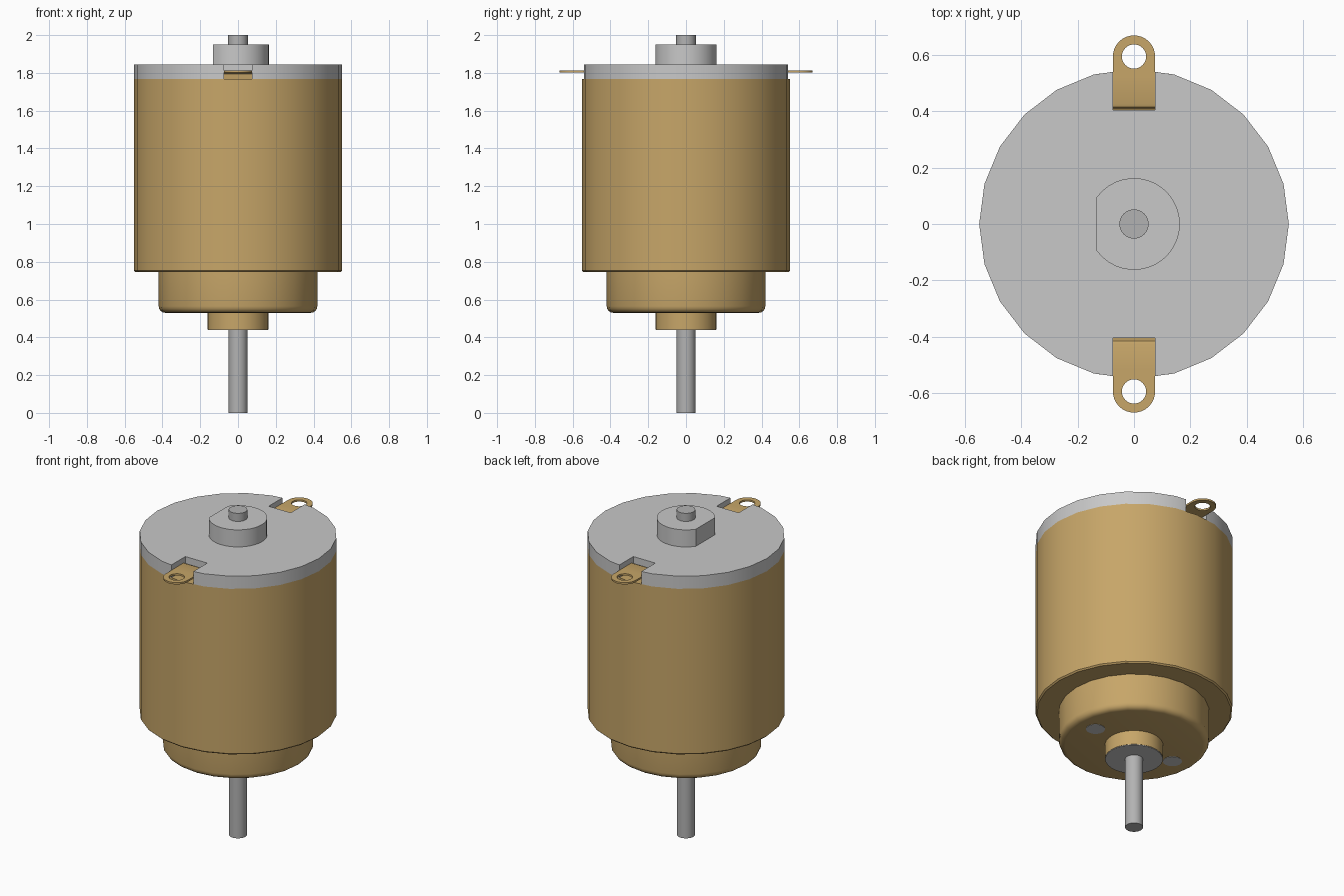
import bpy, bmesh
from math import sin, cos, pi, radians
from mathutils import Matrix

cube = bpy.data.objects.get("Cube")
if cube:
    bpy.data.objects.remove(cube, do_unlink=True)


def material(name, rgb):
    m = bpy.data.materials.new(name)
    m.use_nodes = True
    m.diffuse_color = (*rgb, 1)
    m.node_tree.nodes["Principled BSDF"].inputs["Base Color"].default_value = (*rgb, 1)
    return m


BRASS = material("brass", (0.57, 0.38, 0.14))
GREY = material("light grey", (0.58, 0.58, 0.58))
STEEL = material("shaft steel", (0.45, 0.45, 0.45))


def finish(name, bm, *mats):
    bmesh.ops.remove_doubles(bm, verts=bm.verts, dist=0.0002)
    bmesh.ops.recalc_face_normals(bm, faces=bm.faces)
    mesh = bpy.data.meshes.new(name)
    bm.to_mesh(mesh)
    bm.free()
    for m in mats:
        mesh.materials.append(m)
    ob = bpy.data.objects.new(name, mesh)
    bpy.context.collection.objects.link(ob)
    bpy.ops.object.select_all(action='DESELECT')
    ob.select_set(True)
    bpy.context.view_layer.objects.active = ob
    bpy.ops.object.shade_smooth_by_angle(angle=radians(35))
    return ob


def lathe(name, profile, sides, mat):
    """Spin (radius, z) points around the z axis."""
    bm = bmesh.new()
    vs = [bm.verts.new((r, 0, z)) for r, z in profile]
    es = [bm.edges.new(pair) for pair in zip(vs, vs[1:])]
    bmesh.ops.spin(bm, geom=vs + es, cent=(0, 0, 0), axis=(0, 0, 1),
                   angle=2 * pi, steps=sides)
    return finish(name, bm, mat)


def rod(name, r, z0, z1, sides, mat):
    return lathe(name, [(0, z0), (r, z0), (r, z1), (0, z1)], sides, mat)


def extrude(bm, faces, vec):
    new = bmesh.ops.extrude_face_region(bm, geom=faces, use_keep_orig=True)["geom"]
    moved = [g for g in new if isinstance(g, bmesh.types.BMVert)]
    bmesh.ops.translate(bm, verts=moved, vec=vec)


def prism(name, points, vec, mat):
    bm = bmesh.new()
    face = bm.faces.new([bm.verts.new(p) for p in points])
    extrude(bm, [face], vec)
    return finish(name, bm, mat)


R, SIDES, TAB = 0.55, 24, 0.075
CAN_TOP, CAP_TOP = 1.767, 1.845

# Stepped can with a rounded lower edge
round_edge = [(0.385 + 0.035 * cos(a), 0.565 - 0.035 * sin(a))
              for a in (i * pi / 8 for i in range(5))]
lathe("can", [(0, CAN_TOP), (R, CAN_TOP), (R, 0.753), (0.542, 0.745), (0.42, 0.745)]
      + round_edge + [(0, 0.53)], SIDES, BRASS)

# Lower bushing with its bearing face, vent holes and the output shaft
rod("lower_bushing", 0.162, 0.442, 0.535, 32, BRASS)
rod("bearing_face", 0.16, 0.438, 0.443, 32, GREY)
for side, x in (("left", 0.28), ("right", -0.28)):
    vent = rod("vent_" + side, 0.053, 0.528, 0.531, 24, GREY)
    vent.location.x = x
rod("output_shaft", 0.05, 0, 0.45, 24, STEEL)

# End cap, notched front and back for the terminals
outline = []
for i in range(SIDES):
    a = 2 * pi * i / SIDES
    if i in (SIDES // 4, 3 * SIDES // 4):
        s = 1 if i == SIDES // 4 else -1
        outline += [(s * TAB, s * 0.54), (s * TAB, s * 0.405),
                    (-s * TAB, s * 0.405), (-s * TAB, s * 0.54)]
    else:
        outline.append((R * cos(a), R * sin(a)))
prism("end_cap", [(x, y, CAN_TOP) for x, y in outline],
      (0, 0, CAP_TOP - CAN_TOP), GREY)

# Upper boss with one flat side, and the shaft end
start = pi - 0.617
boss = [(0.163 * cos(a), 0.163 * sin(a), CAP_TOP - 0.01)
        for a in (-start + 2 * start * i / 28 for i in range(29))]
prism("upper_boss", boss, (0, 0, 0.115), GREY)
rod("shaft_end", 0.052, 1.94, 2.0, 24, STEEL)


# Terminals: a ring-shaped eye plus a strip bent down into the cap
def terminal(name, turn):
    n, eye_y, z0, z1 = 32, 0.595, 1.801, 1.812
    bm = bmesh.new()
    outer, inner = [], []
    for i in range(n):
        c, s = cos(2 * pi * i / n), sin(2 * pi * i / n)
        k = TAB if i <= n // 2 else TAB / max(abs(c), abs(s))
        outer.append(bm.verts.new((k * c, eye_y + k * s, z0)))
        inner.append(bm.verts.new((0.043 * c, eye_y + 0.043 * s, z0)))
    ring = [bm.faces.new((outer[i - 1], outer[i], inner[i], inner[i - 1]))
            for i in range(n)]
    extrude(bm, ring, (0, 0, z1 - z0))
    neck = eye_y - TAB
    bend = [(neck, z1), (0.427, z1), (0.415, 1.808), (0.408, 1.798), (0.406, CAN_TOP),
            (0.416, CAN_TOP), (0.418, 1.793), (0.428, z0), (neck, z0)]
    strip = bm.faces.new([bm.verts.new((-TAB, y, z)) for y, z in bend])
    extrude(bm, [strip], (2 * TAB, 0, 0))
    bmesh.ops.rotate(bm, verts=bm.verts, matrix=Matrix.Rotation(turn, 3, 'Z'))
    finish(name, bm, BRASS)


terminal("back_terminal", 0)
terminal("front_terminal", pi)
